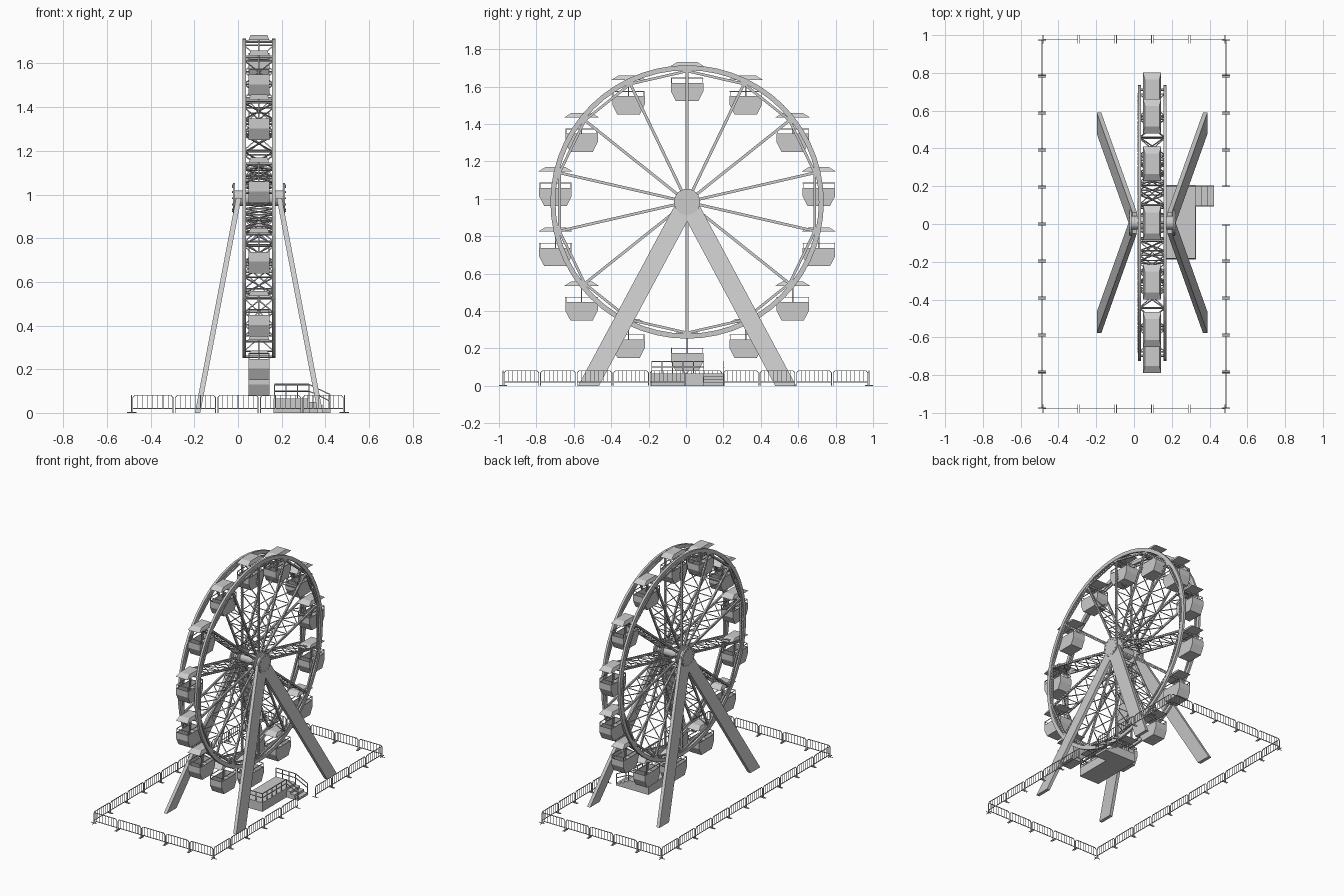
import bpy, bmesh
from math import sin, cos, pi
from mathutils import Vector as V, Matrix

if "Cube" in bpy.data.objects:
    bpy.data.objects.remove(bpy.data.objects["Cube"])

CX, CY, CZ = 0.096, 0.006, 0.983      # wheel centre
N, R = 14, 0.722                      # cabins / spokes, pivot radius
SIDES = (0.0285, 0.1635)              # x of both rims


def finish(bm, name):
    bmesh.ops.recalc_face_normals(bm, faces=bm.faces)
    me = bpy.data.meshes.new(name)
    bm.to_mesh(me)
    bm.free()
    ob = bpy.data.objects.new(name, me)
    bpy.context.collection.objects.link(ob)
    return ob


def hexa(bm, low, high):
    a = [bm.verts.new(p) for p in low]
    b = [bm.verts.new(p) for p in high]
    n = len(a)
    bm.faces.new(a)
    bm.faces.new(b)
    for i in range(n):
        bm.faces.new((a[i], a[(i + 1) % n], b[(i + 1) % n], b[i]))


def box(bm, x0, x1, y0, y1, z0, z1):
    q = [(x0, y0), (x1, y0), (x1, y1), (x0, y1)]
    hexa(bm, [(x, y, z0) for x, y in q], [(x, y, z1) for x, y in q])


def bar(bm, a, b, w, h=None, side=(1, 0, 0)):
    """Rectangular bar from a to b; w is measured along 'side'."""
    a, b = V(a), V(b)
    d = (b - a).normalized()
    s = V(side) - d * d.dot(V(side))
    if s.length < 1e-3:
        s = d.orthogonal()
    s.normalize()
    t = d.cross(s) * (h or w) / 2
    s = s * w / 2
    q = (s + t, s - t, -s - t, t - s)
    hexa(bm, [a + k for k in q], [b + k for k in q])


def drum(bm, x0, x1, r, y, z, seg):
    m = Matrix.Translation(((x0 + x1) / 2, y, z)) @ Matrix.Rotation(pi / 2, 4, 'Y')
    bmesh.ops.create_cone(bm, cap_ends=True, segments=seg, radius1=r, radius2=r,
                          depth=x1 - x0, matrix=m)


def on_wheel(x, r, ang):
    return V((x, CY + r * sin(ang), CZ + r * cos(ang)))


ANG = [2 * pi * i / N for i in range(N)]

# Two flat rims
bm = bmesh.new()
SEG = 56
for x in SIDES:
    loops = [[bm.verts.new(on_wheel(x + dx, r, 2 * pi * i / SEG)) for i in range(SEG)]
             for dx, r in ((-.008, .731), (.008, .731), (.008, .704), (-.008, .704))]
    for k in range(4):
        p, q = loops[k], loops[(k + 1) % 4]
        for i in range(SEG):
            j = (i + 1) % SEG
            bm.faces.new((p[i], p[j], q[j], q[i]))
finish(bm, "wheel_rims")

# Spokes and inner chords, cross bracing, light bulbs
spokes, braces, bulbs = bmesh.new(), bmesh.new(), bmesh.new()
xa, xb = SIDES
for i, a in enumerate(ANG):
    a2 = a + 2 * pi / N
    for x, out in ((xa, -1), (xb, 1)):
        bar(spokes, on_wheel(x, .03, a), on_wheel(x, .712, a), .010, .015)
        p, q = on_wheel(x, .70, a), on_wheel(x, .70, a2)
        bar(spokes, p, q, .010, .014)
        for k in range(26):
            c = on_wheel(x, .085 + k * .024, a)
            drum(bulbs, c.x + (out - 1) * .0045, c.x + (out + 1) * .0045, .004, c.y, c.z, 6)
        for k in range(1, 13):
            c = p.lerp(q, k / 13)
            drum(bulbs, c.x + (out - 1) * .0045, c.x + (out + 1) * .0045, .004, c.y, c.z, 6)
    rs = [.10 + .12 * k for k in range(6)]
    for k, r in enumerate(rs):
        bar(braces, on_wheel(xa, r, a), on_wheel(xb, r, a), .005)
        if k < 5:
            bar(braces, on_wheel(xa, r, a), on_wheel(xb, rs[k + 1], a), .005)
            bar(braces, on_wheel(xb, r, a), on_wheel(xa, rs[k + 1], a), .005)
finish(spokes, "wheel_spokes")
finish(braces, "spoke_cross_braces")
finish(bulbs, "light_bulbs")

# Hub: axle, flanges, end discs with bolts
bm = bmesh.new()
drum(bm, -.018, .21, .036, CY, CZ, 24)
for x in SIDES:
    drum(bm, x - .008, x + .008, .07, CY, CZ, 24)
for x0, x1, xo in ((-.024, -.014, -.027), (.206, .216, .219)):
    drum(bm, x0, x1, .07, CY, CZ, 24)
    for k in range(12):
        t = 2 * pi * k / 12
        drum(bm, min(x0, xo), max(x1, xo), .005, CY + .058 * sin(t), CZ + .058 * cos(t), 6)
finish(bm, "hub")

# Four support legs, feet cut flat on the ground
bm = bmesh.new()
for sx in (-1, 1):
    for sy in (-1, 1):
        ends = []
        for ox, oy, z in ((.281, .527, 0), (.093, 0, CZ)):
            x, y = CX + sx * ox, CY + sy * oy
            ends.append([(x + dx, y + dy, z) for dx, dy in
                         ((-.012, -.056), (.012, -.056), (.012, .056), (-.012, .056))])
        hexa(bm, *ends)
finish(bm, "support_legs")

# Cabins: open tub, seats, hand rail, pole, canopy
tub, seat, rail, roof = (bmesh.new() for _ in range(4))
HX = .048
prof = [(-.087, -.085), (-.087, -.13), (-.060, -.183), (.060, -.183), (.087, -.13), (.087, -.085)]
for a in ANG:
    c = on_wheel(CX, R, a)
    s0, s1 = ([tub.verts.new(c + V((sx * HX, y, z))) for y, z in prof] for sx in (-1, 1))
    tub.faces.new(s0)
    tub.faces.new(s1)
    for k in range(5):
        tub.faces.new((s0[k], s0[k + 1], s1[k + 1], s1[k]))
    for s in (-1, 1):
        y0, y1 = sorted((c.y + s * .079, c.y + s * .042))
        box(seat, c.x - .043, c.x + .043, y0, y1, c.z - .138, c.z - .128)
        # raised hand rail
        bar(rail, c + V((s * .046, -.085, -.06)), c + V((s * .046, .085, -.06)), .004)
        bar(rail, c + V((-.046, s * .085, -.06)), c + V((.046, s * .085, -.06)), .004)
        for t in (-1, 1):
            bar(rail, c + V((s * .046, t * .083, -.09)), c + V((s * .046, t * .083, -.06)), .004)
    bar(rail, c + V((0, 0, -.18)), c + V((0, 0, .012)), .007)
    bar(rail, c + V((xa - CX, 0, -.004)), c + V((xb - CX, 0, -.004)), .009)
    hexa(roof, [c + V(p) for p in ((-.048, -.092, .002), (.048, -.092, .002), (.048, .092, .002), (-.048, .092, .002))],
         [c + V(p) for p in ((-.038, -.055, .025), (.038, -.055, .025), (.038, .055, .025), (-.038, .055, .025))])
m = finish(tub, "cabin_tubs").modifiers.new("wall", 'SOLIDIFY')
m.thickness = .005
finish(seat, "cabin_seats")
finish(rail, "cabin_rails_and_poles")
finish(roof, "cabin_canopies")

# Boarding platform with stairs
bm = bmesh.new()
box(bm, .162, .328, -.187, .205, 0, .066)
for k in range(3):
    x = .328 + .032 * k
    box(bm, x, x + .032, .092, .205, 0, .05 - .0165 * k)
finish(bm, "boarding_platform")

# Platform and stair railing
bm = bmesh.new()
def railing(pts, n):
    for z in (0, -.03):
        for p, q in zip(pts, pts[1:]):
            bar(bm, V(p) + V((0, 0, z)), V(q) + V((0, 0, z)), .005)
    for p, q, k in zip(pts, pts[1:], n):
        for i in range(k + 1):
            c = V(p).lerp(V(q), i / k)
            bar(bm, c - V((0, 0, .068)), c, .005)
railing([(.168, -.183, .13), (.325, -.183, .13), (.325, .095, .13), (.42, .095, .085)], (3, 5, 1))
railing([(.168, .202, .13), (.325, .202, .13), (.42, .202, .085)], (3, 1))
finish(bm, "platform_railing")

# Perimeter fence panels with chamfered frames, bars and feet
bm = bmesh.new()
FX, FY = .487, .978
def panel(p, q):
    p, q = V(p), V(q)
    d = (q - p).normalized()
    L, n = (q - p).length, V((d.y, -d.x, 0))
    at = lambda u, z: p + d * u + V((0, 0, z))
    e, w = .005, .004
    path = [(e, .003), (e, .07), (e + .010, .081), (L - e - .010, .081), (L - e, .07), (L - e, .003)]
    for s, t in zip(path, path[1:]):
        bar(bm, at(*s), at(*t), w, side=n)
    bar(bm, at(e, .02), at(L - e, .02), w, side=n)
    for k in range(1, 8):
        u = e + (L - 2 * e) * k / 8
        bar(bm, at(u, .02), at(u, .08), .0025, side=n)
    for u in (e, L - e):
        bar(bm, at(u, .002) - n * .022, at(u, .002) + n * .022, .004)
for k in range(5):
    x0, x1 = (-FX + 2 * FX * j / 5 for j in (k, k + 1))
    for y in (-FY, FY):
        panel((x0, y, 0), (x1, y, 0))
for k in range(10):
    y0, y1 = (-FY + 2 * FY * j / 10 for j in (k, k + 1))
    panel((-FX, y0, 0), (-FX, y1, 0))
    if k != 5:                        # entrance gap at the stairs
        panel((FX, y0, 0), (FX, y1, 0))
finish(bm, "perimeter_fence")
